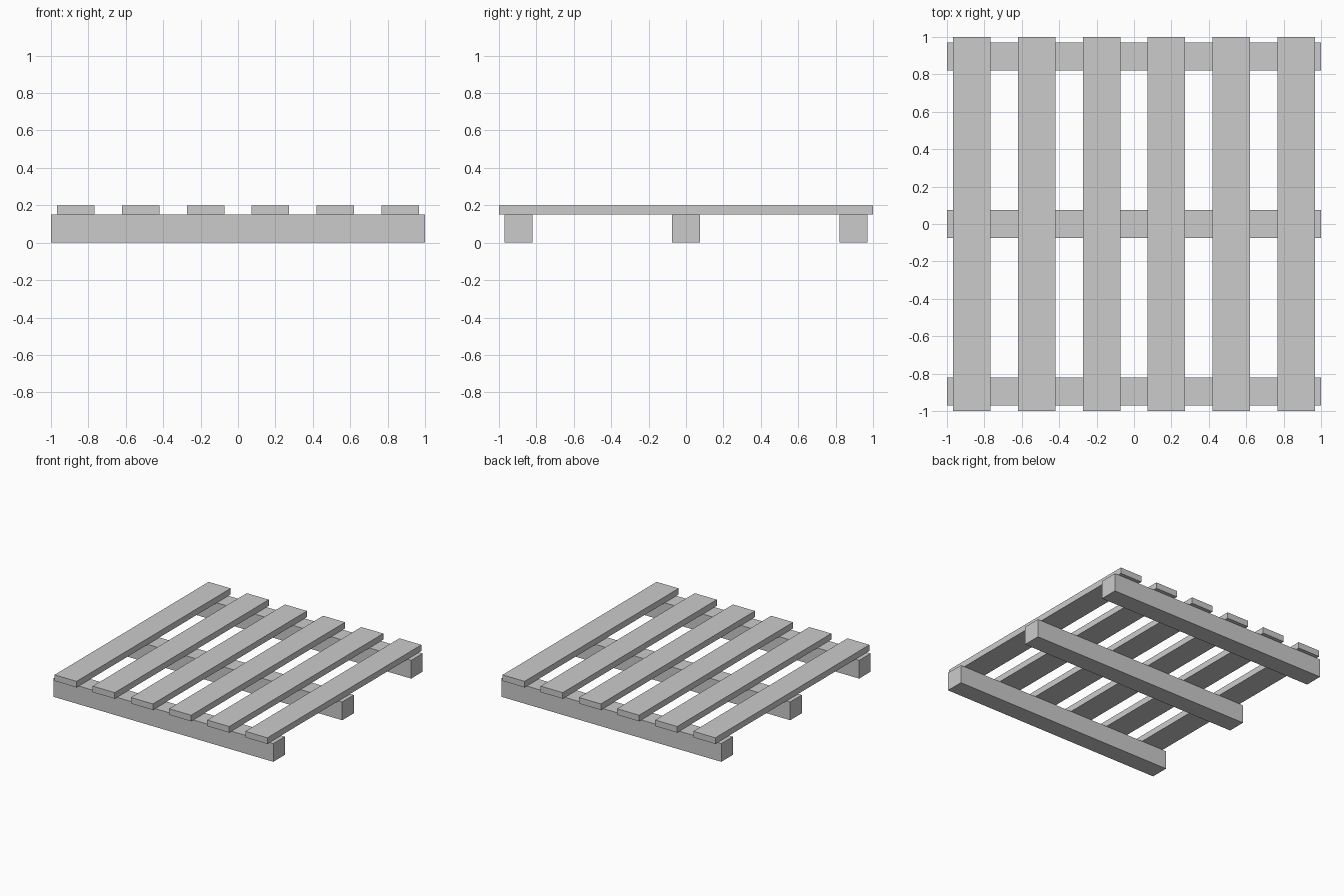
import bpy

cube = bpy.data.objects.get("Cube")
if cube:
    bpy.data.objects.remove(cube, do_unlink=True)

GREY = (0.6, 0.6, 0.6, 1)
grey = bpy.data.materials.new("plain_grey")
grey.use_nodes = True
grey.diffuse_color = GREY
grey.node_tree.nodes["Principled BSDF"].inputs["Base Color"].default_value = GREY


def board(name, centre, size):
    """Add a square-edged board with its scale applied."""
    bpy.ops.mesh.primitive_cube_add(size=1, location=centre)
    obj = bpy.context.object
    obj.name = name
    obj.scale = size
    bpy.ops.object.transform_apply(location=False, rotation=False, scale=True)
    obj.data.materials.append(grey)
    return obj


RUNNER = 0.15   # square section of the bearers
SLAT = 0.05     # slat thickness

# Three bearers running left to right
for name, y in (("front", -0.895), ("middle", 0), ("back", 0.895)):
    board(name + "_bearer", (0, y, RUNNER / 2), (2, RUNNER, RUNNER))

# Six evenly spaced deck slats running front to back
COUNT, FIRST_X = 6, -0.867
step = -2 * FIRST_X / (COUNT - 1)
for i in range(COUNT):
    board(f"deck_slat_{i + 1}", (FIRST_X + i * step, 0, RUNNER + SLAT / 2), (0.2, 2, SLAT))
